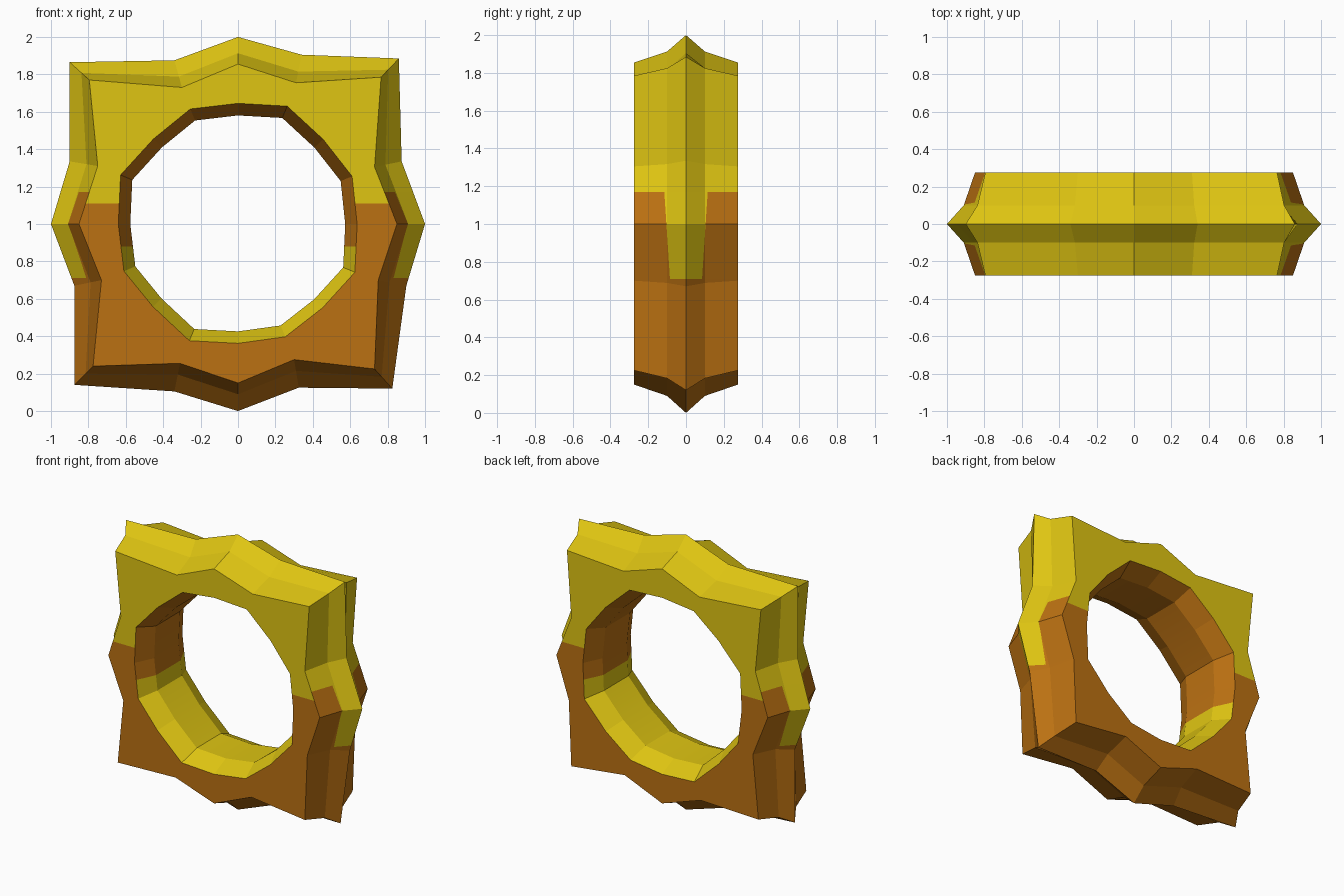
import bpy, bmesh

if "Cube" in bpy.data.objects:
    bpy.data.objects.remove(bpy.data.objects["Cube"])

# Outlines (x, z), clockwise from the top; 16 points each
RIDGE = [(0, 2), (.34, 1.905), (.86, 1.885), (.875, 1.335), (1, 1), (.9, .67),
         (.825, .12), (.325, .125), (0, 0), (-.34, .105), (-.875, .14), (-.875, .67),
         (-1, 1), (-.9, 1.335), (-.9, 1.865), (-.34, 1.875)]
FACE = [(0, 1.855), (.31, 1.755), (.765, 1.785), (.73, 1.305), (.85, 1), (.75, .7),
        (.73, .225), (.3, .275), (0, .15), (-.31, .255), (-.775, .24), (-.73, .7),
        (-.85, 1), (-.75, 1.31), (-.795, 1.77), (-.3, 1.73)]
HOLE = [(0, 1.645), (.263, 1.63), (.455, 1.453), (.61, 1.255), (.637, 1), (.625, .742),
        (.452, .552), (.253, .397), (0, .362), (-.26, .376), (-.455, .558), (-.61, .748),
        (-.64, 1), (-.628, 1.262), (-.452, 1.455), (-.255, 1.615)]
MID = [(a + (c - a) * .4, b + (d - b) * .4) for (a, b), (c, d) in zip(FACE, RIDGE)]
TUBE = [(x * .9, 1 + (z - 1) * .9) for x, z in HOLE]
OUTER, FLAT, INNER = 0, 1, 2


def material(name, rgb):
    m = bpy.data.materials.new(name)
    m.diffuse_color = (*rgb, 1)
    m.use_nodes = True
    m.node_tree.nodes["Principled BSDF"].inputs["Base Color"].default_value = m.diffuse_color
    return m


# Loops around the ring's cross-section, with the region that follows each
sections = [(FACE, -.275, OUTER), (MID, -.1, OUTER), (RIDGE, 0, OUTER), (MID, .1, OUTER),
            (FACE, .275, FLAT), (HOLE, .275, INNER), (TUBE, .14, INNER),
            (TUBE, -.14, INNER), (HOLE, -.275, FLAT)]
bm = bmesh.new()
region = bm.faces.layers.int.new("region")
loops = [[bm.verts.new((x, y, z)) for x, z in pts] for pts, y, _ in sections]
for i, (pts, y, r) in enumerate(sections):
    a, b = loops[i], loops[(i + 1) % len(loops)]
    for j in range(16):
        k = (j + 1) % 16
        f = bm.faces.new((a[j], a[k], b[k], b[j]))
        f[region] = r
        f.smooth = i == 6
bmesh.ops.recalc_face_normals(bm, faces=bm.faces[:])


# Cut the colour borders into each region
def cut(r, co, no, low=-1, high=3):
    faces = [f for f in bm.faces if f[region] == r
             and low < f.calc_center_median().z < high]
    edges = {e for f in faces for e in f.edges}
    verts = {v for f in faces for v in f.verts}
    bmesh.ops.bisect_plane(bm, geom=[*faces, *edges, *verts], dist=1e-5,
                           plane_co=co, plane_no=no)


cut(FLAT, (0, 0, 1.11), (0, 0, 1))
cut(INNER, (0, 0, .88), (0, 0, 1))
cut(OUTER, (0, 0, .71), (0, 0, 1))
cut(OUTER, (0, 0, 1.17), (0, 0, 1))
for s in (-1, 1):
    cut(OUTER, (0, s * .085, .71), (0, s, -.065), .71, 1.17)

for f in bm.faces:
    c = f.calc_center_median()
    if f[region] == FLAT:
        brown = c.z < 1.11
    elif f[region] == INNER:
        brown = c.z > .88
    else:
        brown = c.z < .71 or (c.z < 1.17 and abs(c.y) > .085 + .065 * (c.z - .71))
    f.material_index = int(brown)
# Keep the rim of the smooth tube crisp
for e in bm.edges:
    if len(e.link_faces) == 2 and e.calc_face_angle(0) > .45:
        e.smooth = False

mesh = bpy.data.meshes.new("ring_frame")
bm.to_mesh(mesh)
bm.free()
mesh.materials.append(material("yellow", (.74, .56, .006)))
mesh.materials.append(material("brown_orange", (.5, .165, .006)))
bpy.context.collection.objects.link(bpy.data.objects.new("ring_frame", mesh))
